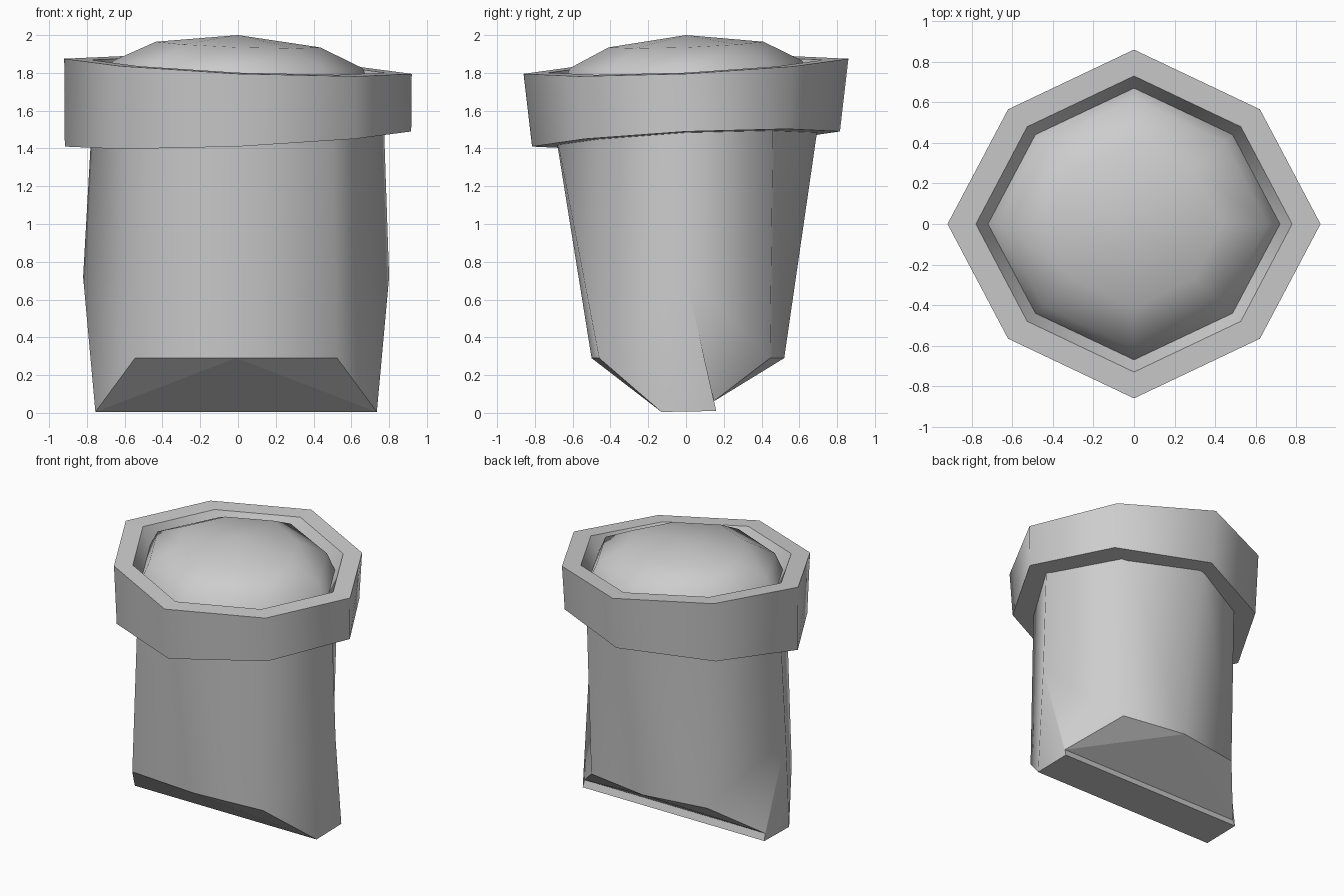
import bpy
import bmesh
from math import cos, sin, pi
from mathutils import Vector

cube = bpy.data.objects.get("Cube")
if cube:
    bpy.data.objects.remove(cube, do_unlink=True)

# One plain grey for everything
grey = bpy.data.materials.new("plain grey")
grey.use_nodes = True
colour = (0.61, 0.61, 0.61, 1)
grey.diffuse_color = colour
grey.node_tree.nodes["Principled BSDF"].inputs["Base Color"].default_value = colour


def octagon(bm, rx, ry, z, tilt_x=0.0, tilt_y=0.0, kx=0.955, ky=0.93):
    """Eight-sided ring, corners on the axes, rim tilted by the given rise."""
    ring = []
    for i in range(8):
        c, s = cos(i * pi / 4), sin(i * pi / 4)
        if i % 2:
            c, s = c * kx, s * ky
        ring.append(bm.verts.new((rx * c, ry * s, z + tilt_x * c + tilt_y * s)))
    return ring


def bridge(bm, a, b, smooth=True):
    """Wall between two rings, facing outwards when a is below b."""
    for i in range(8):
        j = (i + 1) % 8
        bm.faces.new((a[i], a[j], b[j], b[i])).smooth = smooth


def finish(bm, name):
    mesh = bpy.data.meshes.new(name)
    bm.to_mesh(mesh)
    bm.free()
    mesh.materials.append(grey)
    obj = bpy.data.objects.new(name, mesh)
    bpy.context.collection.objects.link(obj)


# Collar: skewed ring with a sloping inner wall
bm = bmesh.new()
under = octagon(bm, 0.75, 0.66, 1.45, 0.033, 0.033)
outer_low = octagon(bm, 0.917, 0.815, 1.45, 0.04, 0.04)
outer_top = octagon(bm, 0.92, 0.86, 1.835, -0.04, 0.04)
inner_top = octagon(bm, 0.78, 0.73, 1.835, -0.034, 0.034)
inner_low = octagon(bm, 0.72, 0.67, 1.72, -0.03, 0.03)
bridge(bm, under, outer_low, False)
bridge(bm, outer_low, outer_top)
bridge(bm, outer_top, inner_top, False)
bridge(bm, inner_top, inner_low)
finish(bm, "collar")

# Domed cap inside the collar
bm = bmesh.new()
rings = [octagon(bm, 0.72, 0.67, 1.72, -0.03, 0.03),
         octagon(bm, 0.66, 0.615, 1.845, -0.02, 0.02),
         octagon(bm, 0.435, 0.41, 1.95, -0.015, 0.015)]
for a, b in zip(rings, rings[1:]):
    bridge(bm, a, b)
apex = bm.verts.new((0, 0, 2))
for i in range(8):
    bm.faces.new((rings[-1][i], rings[-1][(i + 1) % 8], apex)).smooth = True
finish(bm, "domed_cap")

# Tapered body, pinched to a flat strip at the foot
bm = bmesh.new()
top = octagon(bm, 0.77, 0.71, 1.6, kx=0.91, ky=0.92)


def vert(x, y, z):
    return bm.verts.new((x - 0.01, y, z))


def face(smooth, *verts):
    bm.faces.new(verts).smooth = smooth


mid, foot_front, foot_back, lip = {}, {}, {}, {}
for s in (1, -1):
    mid[s] = vert(s * 0.81, 0, 0.72)
    foot_front[s] = vert(s * 0.745, -0.13, 0.005)
    foot_back[s] = vert(s * 0.745, 0.16, 0.01)
    lip[s] = vert(s * 0.74, 0.145, 0.06)
low = {i: vert(x, y, 0.29) for i, x, y in (
    (1, 0.475, 0.445), (2, 0, 0.52), (3, -0.475, 0.445),
    (5, -0.535, -0.46), (6, 0, -0.5), (7, 0.535, -0.46))}

# Front and back walls
for i in (1, 2, 5, 6):
    face(True, top[i], top[i + 1], low[i + 1], low[i])
# Side walls, each closing in a triangle at the foot
for s, side, back, front in ((1, 0, 1, 7), (-1, 4, 3, 5)):
    face(True, top[side], top[back], low[back], mid[s])
    face(True, top[side], mid[s], low[front], top[front])
    face(True, mid[s], low[back], lip[s], foot_back[s])
    face(True, mid[s], low[front], foot_front[s])
    face(True, mid[s], foot_back[s], foot_front[s])
    # Outer corners of the sloped undersides
    face(False, low[6], low[front], foot_front[s])
    face(False, low[2], low[back], lip[s])
# Sloped undersides, lip and foot strip
face(False, low[6], foot_front[1], foot_front[-1])
face(False, low[2], lip[-1], lip[1])
face(False, lip[1], lip[-1], foot_back[-1], foot_back[1])
face(False, foot_back[1], foot_back[-1], foot_front[-1], foot_front[1])

# Point every face outwards from the middle of the body
bmesh.ops.recalc_face_normals(bm, faces=bm.faces)
middle = Vector((0, 0, 0.8))
if sum(f.normal.dot(f.calc_center_median() - middle) for f in bm.faces) < 0:
    bmesh.ops.reverse_faces(bm, faces=bm.faces)
finish(bm, "body")
